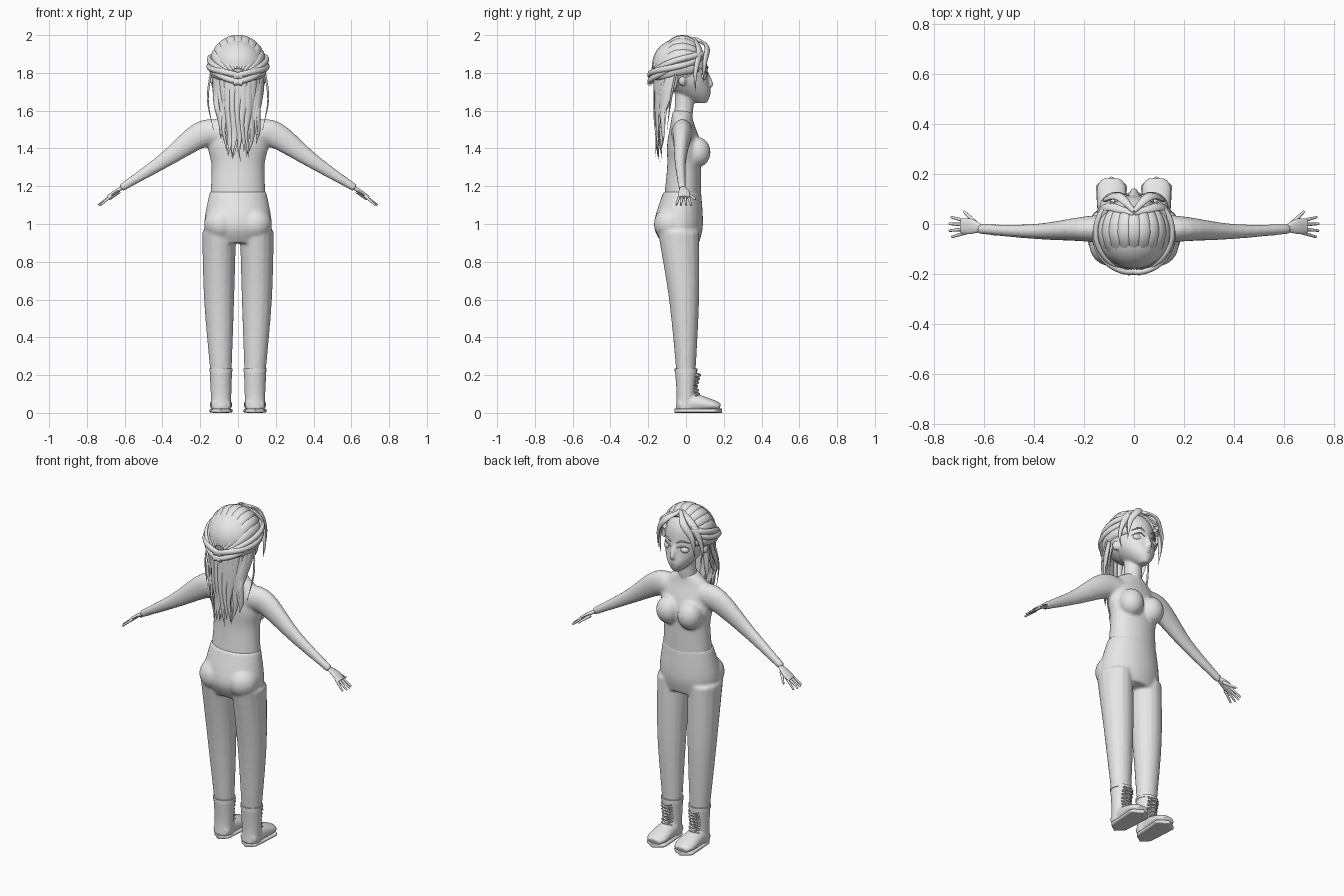
import bpy, bmesh, math, random
from mathutils import Vector, Matrix

random.seed(4)
if "Cube" in bpy.data.objects:
    bpy.data.objects.remove(bpy.data.objects["Cube"])

grey = bpy.data.materials.new("plain grey")
grey.use_nodes = True
grey.diffuse_color = (.8, .8, .8, 1)
grey.node_tree.nodes["Principled BSDF"].inputs["Base Color"].default_value = grey.diffuse_color


def spline(rows, steps=5):
    """Smooth curve through rows of x, y, z, half width, half depth."""
    rows = [Vector(row) for row in rows]
    points, last = [], len(rows) - 1
    for i in range(last):
        start, end = rows[i], rows[i + 1]
        leave = (end - rows[max(i - 1, 0)]) / 2
        arrive = (rows[min(i + 2, last)] - start) / 2
        for step in range(steps):
            t = step / steps
            ease = t * t * (3 - 2 * t)
            points.append(start.lerp(end, ease) + leave * t * (1 - t) ** 2 - arrive * t * t * (1 - t))
    return points + [rows[last]]


def sweep(bm, rows, up=None, sides=16, power=1, mirror=False):
    """Loft ellipses along a path; with no up direction the rings stay level."""
    points = spline(rows)
    rings = []
    for i, point in enumerate(points):
        centre = Vector(point[:3])
        across, over = Vector((1, 0, 0)), Vector((0, 1, 0))
        if up:
            ahead, behind = points[min(i + 1, len(points) - 1)], points[max(i - 1, 0)]
            tangent = Vector((ahead - behind)[:3])
            across = up(centre).cross(tangent).normalized()
            over = tangent.cross(across).normalized()
        ring = []
        for j in range(sides):
            angle = math.tau * j / sides
            c, s = [math.copysign(abs(w) ** power, w) for w in (math.cos(angle), math.sin(angle))]
            width, depth = [max(size, .001) for size in point[3:]]
            ring.append(bm.verts.new(centre + across * c * width + over * s * depth))
        rings.append(ring)
    for lower, upper in zip(rings, rings[1:]):
        for j in range(sides):
            bm.faces.new((lower[j - 1], lower[j], upper[j], upper[j - 1]))
    bm.faces.new(rings[0])
    bm.faces.new(rings[-1])
    if mirror:
        sweep(bm, [(-x, *rest) for x, *rest in rows], up, sides, power)


def ball(bm, centre, radii, mirror=False):
    matrix = Matrix.Translation(centre) @ Matrix.Diagonal((*radii, 1))
    bmesh.ops.create_uvsphere(bm, u_segments=24, v_segments=16, radius=1, matrix=matrix)
    if mirror:
        ball(bm, (-centre[0], *centre[1:]), radii)


def finish(name, bm, voxel=0):
    """Make the object; a voxel size blends its pieces into one skin."""
    bmesh.ops.recalc_face_normals(bm, faces=bm.faces)
    mesh = bpy.data.meshes.new(name)
    bm.to_mesh(mesh)
    bm.free()
    mesh.materials.append(grey)
    ob = bpy.data.objects.new(name, mesh)
    bpy.context.collection.objects.link(ob)
    bpy.ops.object.select_all(action='DESELECT')
    ob.select_set(True)
    bpy.context.view_layer.objects.active = ob
    bpy.ops.object.shade_smooth_by_angle(angle=math.radians(50))
    if voxel:
        blend = ob.modifiers.new("blend", 'REMESH')
        blend.mode, blend.voxel_size, blend.use_smooth_shade = 'VOXEL', voxel, True
        soften = ob.modifiers.new("soften", 'SMOOTH')
        soften.factor, soften.iterations = .5, 4


def along_y(point):
    return Vector((0, 1, 0))


def along_z(point):
    return Vector((0, 0, 1))


def from_skull(point):
    return point - Vector((0, -.04, 1.84))


def from_spine(point):
    return Vector((point.x, point.y + .04, 0))


# Shirt: torso, bust and sleeves blended together
bm = bmesh.new()
sweep(bm, [(0, -.02, 1.1, .15, .1), (0, -.01, 1.3, .14, .09), (0, -.01, 1.42, .16, .09),
           (0, -.02, 1.54, .13, .06), (0, -.02, 1.6, .05, .05)], sides=32)
ball(bm, (.07, .06, 1.38), (.07, .07, .08), mirror=True)
sweep(bm, [(.1, -.02, 1.48, .07, .06), (.2, -.02, 1.47, .07, .05), (.4, -.03, 1.33, .04, .03),
           (.62, -.02, 1.19, .02, .02)], along_y, mirror=True)
finish("shirt", bm, voxel=.009)

# Trousers: hips, seat and legs
bm = bmesh.new()
sweep(bm, [(0, -.02, 1.17, .15, .1), (0, -.04, 1, .18, .13), (0, -.03, .9, .16, .1)], sides=32)
ball(bm, (.09, -.08, 1), (.09, .09, .09), mirror=True)
sweep(bm, [(.1, -.04, .96, .09, .11), (.1, -.01, .6, .08, .08), (.09, 0, .2, .056, .05)], mirror=True)
finish("trousers", bm, voxel=.009)

# Hands: palm, four fanned fingers and a thumb
bm = bmesh.new()
sweep(bm, [(.6, -.02, 1.2, .01, .01), (.65, -.01, 1.17, .01, .03), (.69, -.01, 1.14, .01, .03)],
      along_y, mirror=True)
for finger in range(4):
    fan = (finger - 1.6) * .4
    reach, spread = math.cos(fan), math.sin(fan)
    sweep(bm, [(.67, -.01 + .04 * spread, 1.15, .008, .008),
               (.68 + .06 * reach, -.01 + .07 * spread, 1.1, .005, .005)], along_y, sides=8, mirror=True)
sweep(bm, [(.63, 0, 1.17, .01, .01), (.68, .05, 1.13, .005, .005)], along_z, sides=8, mirror=True)
finish("hands", bm)

# Head: skull, face, neck, nose and ears
bm = bmesh.new()
ball(bm, (0, -.03, 1.85), (.12, .14, .13))
sweep(bm, [(0, .08, 1.64, .02, .03), (0, .04, 1.69, .07, .09), (0, 0, 1.76, .11, .12),
           (0, -.03, 1.86, .12, .14)], sides=24)
sweep(bm, [(0, -.02, 1.54, .06, .05), (0, -.01, 1.62, .05, .05), (0, -.01, 1.72, .05, .05)])
sweep(bm, [(0, .11, 1.8, .01, .01), (0, .13, 1.74, .015, .015), (0, .12, 1.72, .01, .01)])
ball(bm, (.11, -.02, 1.76), (.02, .02, .03), mirror=True)
finish("head", bm, voxel=.007)

# Eyes, lashes, brows and lips
bm = bmesh.new()
ball(bm, (.05, .09, 1.78), (.03, .02, .02), mirror=True)
finish("eyes", bm)
bm = bmesh.new()
for height, thickness in ((1.79, .004), (1.82, .005)):
    sweep(bm, [(.02, .115, height, .002, .002), (.05, .11, height + .015, thickness, thickness),
               (.085, .08, height, .002, .002)], along_z, sides=8, mirror=True)
finish("lashes_and_brows", bm)
bm = bmesh.new()
for height in (1.69, 1.7):
    ball(bm, (0, .12, height), (.02, .01, .006))
finish("lips", bm)

# Hair cap: locks combed from the hairline over the crown to the back
bm = bmesh.new()
ball(bm, (0, -.04, 1.84), (.14, .14, .14))
count = 13
for i in range(count):
    side = math.radians(-98 + 196 * i / (count - 1))
    rows = []
    for step in range(8):
        along = math.radians(46 + 17 * step)
        lift, forward = math.sin(along), math.cos(along)
        drop = .06 * max(0, -forward)
        rows.append((.14 * math.sin(side) * lift, -.035 + .14 * forward,
                     1.84 + .15 * math.cos(side) * lift - drop, .03 * lift, .014))
    sweep(bm, rows, from_skull, sides=10)
finish("hair_cap", bm)

# Twisted bands drawn from the temples to the back of the head
bm = bmesh.new()
for strand in range(3):
    rows = []
    for step in range(8):
        turn = math.radians(35 + 22 * step)
        twist = math.tau * strand / 3 + step / 2
        bulge = .15 + .006 * math.cos(twist)
        rows.append((bulge * math.sin(turn), -.04 + bulge * math.cos(turn),
                     1.9 - .02 * step + .02 * math.sin(twist), .016, .013))
    sweep(bm, rows, from_spine, sides=10, mirror=True)
finish("hair_bands", bm)

# Long wavy locks hanging down the back, in two layers
bm = bmesh.new()
for count, radius in ((13, .13), (10, .11)):
    for i in range(count):
        angle = math.radians(-82 + 164 * i / (count - 1))
        x, y = radius * math.sin(angle), -.05 - .85 * radius * math.cos(angle)
        length = random.uniform(.4, .47) - .1 * math.sin(angle) ** 2
        phase = random.uniform(0, math.tau)
        rows = []
        for step in range(8):
            t = step / 7
            sway = .01 * math.sin(phase + t * 9) * t
            taper = 1 - t ** 3
            width = .027 * taper * (.85 + .25 * math.sin(phase + t * 8))
            back = y + (min(y, -.125) - y) * min(1, t * 1.7)
            rows.append((x * (1 - t / 4) + sway, back + sway / 2, 1.79 - length * t, width, .011 * taper))
        sweep(bm, rows, from_spine, sides=8)
finish("long_locks", bm)

# Parted fringe and loose strands
bm = bmesh.new()
sweep(bm, [(0, .05, 1.98, .01, .01), (.06, .11, 1.94, .02, .01), (.11, .1, 1.86, .015, .01),
           (.12, .09, 1.75, 0, 0)], from_skull, sides=10, mirror=True)
sweep(bm, [(0, .04, 1.98, .01, .01), (.1, .07, 1.92, .02, .01), (.14, .05, 1.8, .01, .01),
           (.13, .05, 1.7, 0, 0)], from_skull, sides=10, mirror=True)
sweep(bm, [(.14, -.05, 1.82, .005, .005), (.16, -.08, 1.66, .005, .005), (.13, -.1, 1.5, 0, 0)],
      from_spine, sides=8, mirror=True)
finish("fringe", bm)

# Boots: shaft and foot blended, then cuff, sole and laces
bm = bmesh.new()
sweep(bm, [(.09, 0, .23, .06, .06), (.09, 0, .1, .055, .05), (.09, 0, .02, .055, .055)], mirror=True)
sweep(bm, [(.09, -.04, .04, .05, .03), (.09, .04, .05, .055, .05), (.09, .14, .04, .06, .03),
           (.09, .18, .03, .04, .02)], along_z, mirror=True)
finish("boots", bm, voxel=.007)
bm = bmesh.new()
sweep(bm, [(.09, 0, height, .062, .06) for height in (.22, .235)], sides=24, mirror=True)
finish("boot_cuffs", bm)
bm = bmesh.new()
rows = []
for step in range(9):
    s = step / 4 - 1
    rows.append((.09, .065 + .125 * s, .011, (.057 + .008 * s) * math.sqrt(1 - s ** 6), .011))
sweep(bm, rows, along_z, sides=20, power=.5, mirror=True)
finish("boot_soles", bm)
bm = bmesh.new()
for row in range(6):
    height = .09 + .02 * row
    front = .05 + .005 * abs(row - 2)
    for side in (-.035, .035):
        sweep(bm, [(.09 - side, front - .01, height, .004, .004), (.09, front + .01, height + .01, .005, .005),
                   (.09 + side, front - .01, height + .02, .004, .004)], along_z, sides=8, mirror=True)
finish("boot_laces", bm)
